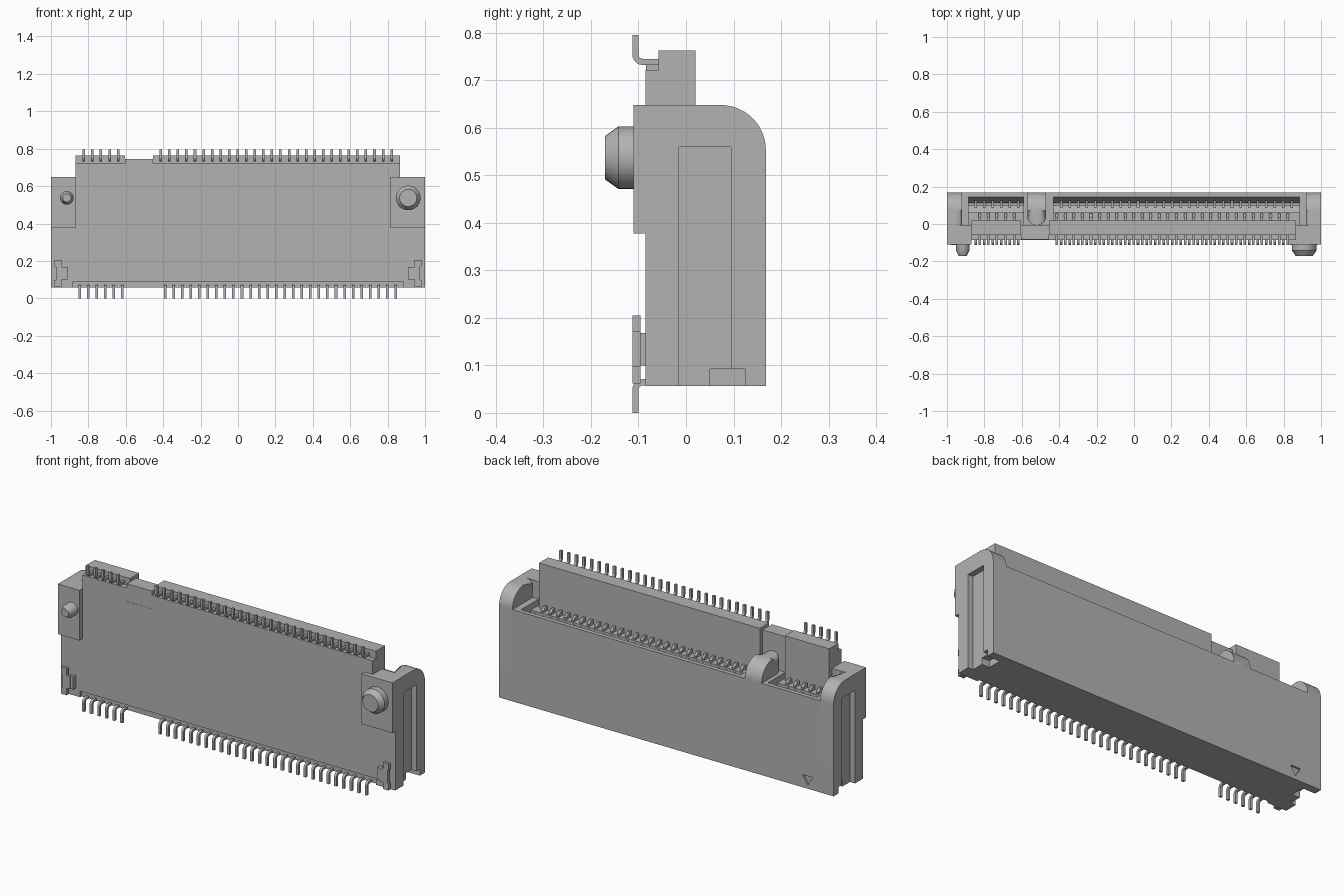
import bpy, bmesh, math

if "Cube" in bpy.data.objects:
    bpy.data.objects.remove(bpy.data.objects["Cube"], do_unlink=True)

grey = bpy.data.materials.new("neutral grey")
grey.use_nodes = True
grey.diffuse_color = (0.45, 0.45, 0.45, 1)
grey.node_tree.nodes["Principled BSDF"].inputs["Base Color"].default_value = (0.45, 0.45, 0.45, 1)


def finish(name, bm, smooth=False):
    bmesh.ops.recalc_face_normals(bm, faces=bm.faces)
    mesh = bpy.data.meshes.new(name)
    bm.to_mesh(mesh)
    bm.free()
    ob = bpy.data.objects.new(name, mesh)
    bpy.context.collection.objects.link(ob)
    mesh.materials.append(grey)
    if smooth:
        bpy.ops.object.select_all(action='DESELECT')
        ob.select_set(True)
        bpy.context.view_layer.objects.active = ob
        bpy.ops.object.shade_smooth_by_angle(angle=math.radians(35))
    return ob


def extrude_x(bm, profile, x0, x1):
    """Extrude a (y, z) outline from x0 to x1."""
    a = [bm.verts.new((x0, y, z)) for y, z in profile]
    b = [bm.verts.new((x1, y, z)) for y, z in profile]
    bm.faces.new(a)
    bm.faces.new(b[::-1])
    n = len(a)
    for i in range(n):
        j = (i + 1) % n
        bm.faces.new((a[i], b[i], b[j], a[j]))


def add_box(bm, x0, x1, y0, y1, z0, z1):
    extrude_x(bm, [(y0, z0), (y1, z0), (y1, z1), (y0, z1)], x0, x1)


def boxes(name, *dims):
    bm = bmesh.new()
    for d in dims:
        add_box(bm, *d)
    return finish(name, bm)


def round_edges(bm, xs, offset):
    """Round the upper edges lying on the given x planes."""
    edges = [e for e in bm.edges
             if any(all(abs(v.co.x - x) < 1e-4 for v in e.verts) for x in xs)
             and all(v.co.z > 0.5 for v in e.verts)]
    bmesh.ops.bevel(bm, geom=edges, offset=offset, segments=6, profile=0.5, affect='EDGES')


def arc(cy, cz, r, a0, a1, n):
    return [(cy + r * math.cos(math.radians(a0 + (a1 - a0) * i / n)),
             cz + r * math.sin(math.radians(a0 + (a1 - a0) * i / n))) for i in range(n + 1)]


BOTTOM, TOP, REAR, FRONT = 0.057, 0.648, 0.168, -0.085
shoulder = arc(REAR - 0.095, TOP - 0.095, 0.095, 0, 90, 12)

# Housing core with the card slot
bm = bmesh.new()
extrude_x(bm, [(FRONT, 0.09), (-0.072, 0.09), (-0.072, BOTTOM), (REAR, BOTTOM),
               (REAR, 0.553), (0.145, 0.553), (0.112, 0.42), (0.10, 0.42),
               (0.10, 0.48), (0.062, 0.49), (0.062, 0.52), (-0.005, 0.52),
               (-0.005, TOP), (FRONT, TOP)], -0.885, 0.885)
finish("slot_housing", bm)

# Front wall ends, slot end fillers and key filler
boxes("slot_fillers",
      (-0.925, -0.885, FRONT, REAR, BOTTOM, 0.553),
      (0.885, 0.925, FRONT, REAR, BOTTOM, 0.553),
      (-0.59, -0.43, -0.01, REAR - 0.001, 0.3, 0.552))
boxes("front_wall_ends",
      (-0.97, -0.88, FRONT, -0.005, 0.09, TOP),
      (0.88, 0.97, FRONT, -0.005, 0.09, TOP))

# Raised front wall, stepped below the upper pins, with the low part at the key
for name, x0, x1 in (("raised_wall_short", -0.87, -0.605), ("raised_wall_long", -0.455, 0.865)):
    bm = bmesh.new()
    extrude_x(bm, [(FRONT, 0.6), (0.02, 0.5), (0.02, 0.763), (-0.058, 0.763),
                   (-0.058, 0.722), (FRONT, 0.722)], x0, x1)
    finish(name, bm)
boxes("raised_wall_key", (-0.605, -0.455, FRONT + 0.001, -0.005, 0.6, 0.745))

# End caps: outer layer with the side channel, inner layer with rounded shoulder
for side, s in (("left", 1), ("right", -1)):
    bm = bmesh.new()
    extrude_x(bm, [(FRONT, BOTTOM), (-0.015, BOTTOM), (-0.015, 0.56), (0.095, 0.56),
                   (0.095, 0.092), (0.125, 0.092), (0.125, BOTTOM), (REAR, BOTTOM)]
              + shoulder + [(FRONT, TOP)], s * 0.97, s)
    finish(side + "_end_cap_outer", bm, True)
    bm = bmesh.new()
    extrude_x(bm, [(FRONT, BOTTOM), (0.05, BOTTOM), (0.05, 0.092), (0.125, 0.092),
                   (0.125, BOTTOM), (REAR, BOTTOM)]
              + shoulder + [(FRONT, TOP)], s * 0.92, s * 0.97)
    round_edges(bm, [s * 0.92], 0.038)
    finish(side + "_end_cap_inner", bm, True)

# Key rib across the slot
bm = bmesh.new()
extrude_x(bm, [(-0.005, 0.51), (REAR, 0.51)] + shoulder + [(-0.005, TOP)], -0.57, -0.47)
round_edges(bm, [-0.57, -0.47], 0.045)
finish("key_rib", bm, True)

# Mounting pads on the front
boxes("mounting_pads",
      (-1, -0.87, -0.11, FRONT + 0.01, 0.377, TOP),
      (0.815, 1, -0.11, FRONT + 0.01, 0.377, TOP))


# Locating posts with tapered tips
def post(name, x, z, r, tip):
    bm = bmesh.new()
    n = 32
    rings = []
    for y, rad in ((-0.10, r), (-0.142, r), (-0.17, tip)):
        rings.append([bm.verts.new((x + rad * math.cos(2 * math.pi * i / n), y,
                                    z + rad * math.sin(2 * math.pi * i / n))) for i in range(n)])
    for a, b in zip(rings, rings[1:]):
        for i in range(n):
            j = (i + 1) % n
            bm.faces.new((a[i], a[j], b[j], b[i]))
    bm.faces.new(rings[0])
    bm.faces.new(rings[-1])
    finish(name, bm, True)


post("small_post", -0.915, 0.537, 0.036, 0.022)
post("large_post", 0.91, 0.537, 0.066, 0.046)

# Solder tabs: notched foot plate plus a bent arm into the housing
for side, s in (("left", 1), ("right", -1)):
    bm = bmesh.new()
    for x0, x1, y0, y1, z0, z1 in (
            (0.945, 0.98, -0.113, -0.096, 0.062, 0.098),
            (0.945, 0.972, -0.113, -0.096, 0.098, 0.17),
            (0.945, 0.98, -0.113, -0.096, 0.17, 0.205),
            (0.925, 0.945, -0.113, -0.096, 0.10, 0.168),
            (0.910, 0.925, -0.108, FRONT + 0.01, 0.10, 0.168)):
        add_box(bm, s * x0, s * x1, y0, y1, z0, z1)
    finish(side + "_solder_tab", bm)

# Pin rows
PITCH, HALF = 0.0457, 0.0068
lower_x = [-0.847 + PITCH * k for k in range(38) if k < 6 or k > 9]
upper_x = [-0.824 + PITCH * k for k in range(37) if k < 5 or k > 8]


def pin_row(name, profile, xs):
    bm = bmesh.new()
    for x in xs:
        extrude_x(bm, profile, x - HALF, x + HALF)
    finish(name, bm)


pin_row("upper_pins", [(-0.05, 0.745), (-0.05, 0.732)]
        + arc(-0.091, 0.754, 0.022, 270, 180, 5) + [(-0.113, 0.795), (-0.100, 0.795)]
        + arc(-0.091, 0.754, 0.009, 180, 270, 3), upper_x)
pin_row("lower_pins", [(-0.06, 0.058), (-0.06, 0.071)]
        + arc(-0.091, 0.049, 0.022, 90, 180, 5) + [(-0.113, 0), (-0.100, 0)]
        + arc(-0.091, 0.049, 0.009, 180, 90, 3), lower_x)

# Spring contacts inside the slot
pin_row("rear_contacts", [(0.122, 0.43), (0.132, 0.44), (0.100, 0.515), (0.085, 0.525),
                          (0.085, 0.512), (0.092, 0.505)], lower_x)
pin_row("front_contacts", [(0.015, 0.51), (0.055, 0.51), (0.055, 0.53), (0.035, 0.545),
                           (0.015, 0.545)], upper_x)

# Triangular first-pin mark on the back
bm = bmesh.new()
tri = [(-0.875, 0.125), (-0.815, 0.125), (-0.845, 0.075)]
a = [bm.verts.new((x, REAR - 0.01, z)) for x, z in tri]
b = [bm.verts.new((x, REAR + 0.01, z)) for x, z in tri]
bm.faces.new(a)
bm.faces.new(b[::-1])
for i in range(3):
    j = (i + 1) % 3
    bm.faces.new((a[i], b[i], b[j], a[j]))
cutter = finish("mark_cutter", bm)
cutter.hide_render = True
cutter.hide_set(True)
cutter.display_type = 'WIRE'
cut = bpy.data.objects["slot_housing"].modifiers.new("mark", 'BOOLEAN')
cut.operation = 'DIFFERENCE'
cut.solver = 'EXACT'
cut.object = cutter
